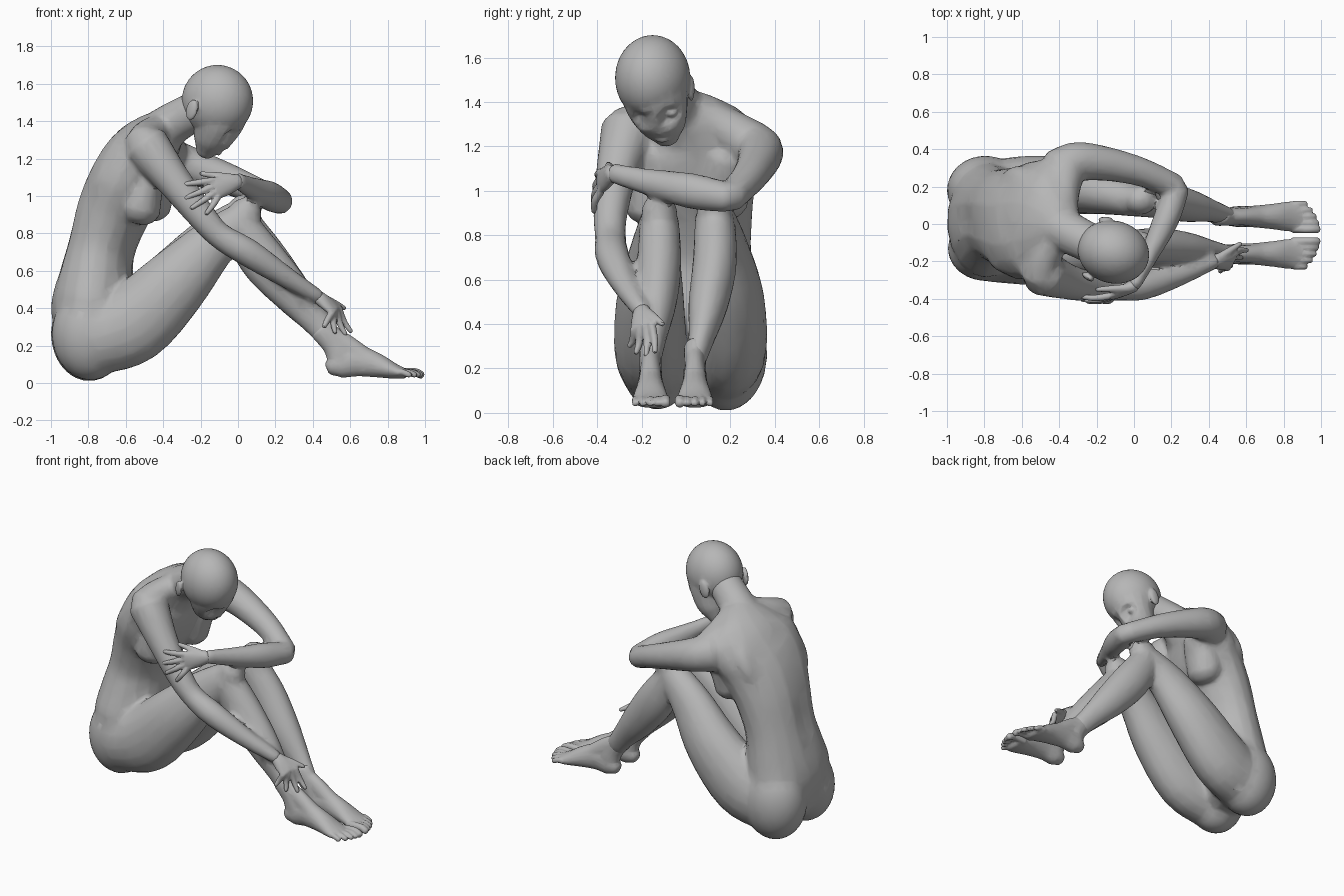
import bpy, bmesh, math
from mathutils import Vector, Matrix

cube = bpy.data.objects.get("Cube")
if cube:
    bpy.data.objects.remove(cube, do_unlink=True)

clay = bpy.data.materials.new("grey_clay")
clay.use_nodes = True
clay.diffuse_color = (0.47, 0.47, 0.47, 1)
clay.node_tree.nodes["Principled BSDF"].inputs["Base Color"].default_value = clay.diffuse_color
clay.node_tree.nodes["Principled BSDF"].inputs["Roughness"].default_value = 0.7

SIDES, STEPS = 18, 4


def spline(keys):
    """Smoothly interpolate ring keys (x, y, z, half width, half depth)."""
    keys = [Vector(k if len(k) == 5 else (*k, k[-1])) for k in keys]
    padded = [keys[0] * 2 - keys[1]] + keys + [keys[-1] * 2 - keys[-2]]
    result = []
    for a, b, c, d in zip(padded, padded[1:], padded[2:], padded[3:]):
        for step in range(STEPS):
            t = step / STEPS
            result.append((b * 2 + (c - a) * t + (a * 2 - b * 5 + c * 4 - d) * t ** 2
                           + (b * 3 - a - c * 3 + d) * t ** 3) / 2)
    return result + [keys[-1]]


def loft(bm, keys, side=(0, 1, 0), end_side=None):
    """Skin elliptical rings along a path, with rounded ends."""
    rows = spline(keys)
    centres = [Vector(r[:3]) for r in rows]
    first, last = Vector(side), Vector(end_side or side)
    rings = []
    for i, row in enumerate(rows):
        along = (centres[min(i + 1, len(rows) - 1)] - centres[max(i - 1, 0)]).normalized()
        across = first.lerp(last, i / (len(rows) - 1))
        across = (across - along * across.dot(along)).normalized()
        up = along.cross(across)
        layers = [(0, 1)]
        if i == 0:
            layers = [(-0.6, 0.4), (-0.4, 0.75), (0, 1)]
        elif i == len(rows) - 1:
            layers = [(0, 1), (0.4, 0.75), (0.6, 0.4)]
        for push, size in layers:
            middle = centres[i] + along * push * min(row[3], row[4])
            ring = []
            for s in range(SIDES):
                angle = math.tau * s / SIDES
                ring.append(bm.verts.new(middle + across * row[3] * size * math.cos(angle)
                                         + up * row[4] * size * math.sin(angle)))
            rings.append(ring)
    for low, high in zip(rings, rings[1:]):
        for s in range(SIDES):
            n = (s + 1) % SIDES
            bm.faces.new((low[s], low[n], high[n], high[s]))
    bm.faces.new(rings[0][::-1])
    bm.faces.new(rings[-1])


def ball(bm, centre, size, turn=0, tilt=0):
    """Ellipsoid turned about z, then pitched about its own y."""
    place = (Matrix.Translation(centre) @ Matrix.Rotation(turn, 4, 'Z')
             @ Matrix.Rotation(tilt, 4, 'Y') @ Matrix.Diagonal((*size, 1)))
    bmesh.ops.create_icosphere(bm, subdivisions=4, radius=1, matrix=place)


def dent(bm, centre, radius, push):
    """Press a soft hollow into everything near a point."""
    for v in bm.verts:
        near = 1 - (v.co - centre).length / radius
        if near > 0:
            v.co += push * near * near * (3 - 2 * near)


def finish(bm, name, voxel, smooth, keep):
    """Fuse overlapping forms into one skin and thin it to planar facets."""
    bmesh.ops.recalc_face_normals(bm, faces=bm.faces)
    mesh = bpy.data.meshes.new(name)
    bm.to_mesh(mesh)
    bm.free()
    mesh.materials.append(clay)
    obj = bpy.data.objects.new(name, mesh)
    bpy.context.collection.objects.link(obj)
    remesh = obj.modifiers.new("fuse", 'REMESH')
    remesh.mode, remesh.voxel_size = 'VOXEL', voxel
    soften = obj.modifiers.new("soften", 'SMOOTH')
    soften.factor, soften.iterations = 0.5, smooth
    obj.modifiers.new("facets", 'DECIMATE').ratio = keep
    bpy.ops.object.select_all(action='DESELECT')
    obj.select_set(True)
    bpy.context.view_layer.objects.active = obj
    bpy.ops.object.convert(target='MESH')
    bpy.ops.object.shade_smooth_by_angle(angle=math.radians(35))


# Torso, twisting so the far shoulder reaches forward
body = bmesh.new()
loft(body, [(-.77, .02, .2, .24, .18), (-.785, .02, .38, .31, .215), (-.765, .035, .55, .28, .205),
            (-.735, .045, .72, .25, .185), (-.67, .035, .92, .27, .2), (-.58, .015, 1.1, .315, .205),
            (-.495, .03, 1.245, .31, .175), (-.41, 0, 1.345, .19, .13)],
     side=(0, 1, 0), end_side=(.26, .97, 0))
# Neck and shoulder slopes
loft(body, [(-.46, .01, 1.28, .15), (-.36, -.04, 1.38, .115), (-.2, -.12, 1.47, .105)])
loft(body, [(-.37, -.02, 1.38, .08), (-.39, .14, 1.3, .095), (-.37, .29, 1.21, .11)], side=(1, 0, 0))
loft(body, [(-.4, -.04, 1.37, .08), (-.48, -.18, 1.32, .09), (-.5, -.27, 1.27, .11)], side=(1, 0, 0))
# Chest sloping down from the shoulders into the breasts
loft(body, [(-.45, -.17, 1.17, .1, .07), (-.5, -.16, 1.04, .12, .1), (-.53, -.16, .92, .12, .115)])
loft(body, [(-.36, .2, 1.15, .1, .07), (-.43, .17, 1.05, .12, .1), (-.47, .16, .94, .12, .11)])
# Shoulder blades and buttocks
ball(body, (-.685, -.14, 1.13), (.07, .12, .18), tilt=.5)
ball(body, (-.62, .19, 1.16), (.07, .12, .18), tilt=.5)
ball(body, (-.79, -.13, .265), (.205, .175, .25))
ball(body, (-.795, .18, .265), (.205, .185, .255))
# Hollow of the spine
for step in range(9):
    t = step / 8
    dent(body, Vector((-.93 + .25 * t * t, .03, .5 + .75 * t)), .1, Vector((.02, 0, -.01)))
# Legs: thigh, shin and kneecap for each side
for hip, mid, knee, ankle, lift in ((-.14, -.16, -.12, -.16, 0), (.17, .2, .13, .04, .02)):
    loft(body, [(-.76, hip, .24, .17, .2), (-.56, mid, .32, .165, .215),
                (-.34, mid, .53, .15, .185), (-.16, (mid + knee) / 2, .72 + lift, .115, .14),
                (0, knee, .86 + lift, .09, .1)])
    loft(body, [(0, knee, .86 + lift, .09, .1), (.13, knee, .66 + lift, .1, .125),
                (.28, (knee * 2 + ankle) / 3, .49, .09, .11),
                (.41, (knee + ankle * 2) / 3, .34, .06, .08), (.5, ankle, .23, .047, .066)])
    ball(body, (.035, knee, .9 + lift), (.09, .08, .09))
# Arms: one crossing over the knees, one reaching down the shin
loft(body, [(-.4, .28, 1.2, .125), (-.28, .335, 1.17, .105), (0, .29, 1.07, .08), (.22, .2, .97, .068)],
     side=(0, 0, 1))
loft(body, [(.23, .19, .97, .068), (.17, .02, 1, .08, .07), (.08, -.17, 1.04, .06, .05),
            (0, -.33, 1.08, .045, .035)], side=(0, 0, 1))
loft(body, [(-.49, -.26, 1.27, .125), (-.35, -.31, 1.09, .095), (-.2, -.34, .9, .078),
            (-.1, -.34, .79, .07), (.05, -.33, .7, .076), (.25, -.27, .57, .058),
            (.43, -.2, .46, .04)])
finish(body, "body", .014, 6, .12)

# Head: skull and face tapering to the chin
head = bmesh.new()
YAW = -.3
ball(head, (-.11, -.15, 1.508), (.193, .167, .193), YAW)
loft(head, [(-.1, -.145, 1.46, .155, .168), (-.115, -.125, 1.37, .138, .132),
            (-.15, -.1, 1.29, .105, .092), (-.175, -.085, 1.24, .06, .055)], side=(.3, 1, 0))
ahead = Vector((math.cos(YAW), math.sin(YAW), 0))
out = Vector((-ahead.y, ahead.x, 0))
bridge, nose = Vector((-.015, -.14, 1.345)), Vector((-.07, -.115, 1.268))
# Eye sockets with lids
for sign in (-1, 1):
    eye = bridge + out * sign * .062 - ahead * .012 + Vector((0, 0, -.015))
    dent(head, eye, .065, (ahead - Vector((0, 0, .8))) * -.05)
    ball(head, eye - ahead * .03 + Vector((0, 0, .022)), (.022, .028, .02), YAW)
# Nose, lips and ears
loft(head, [(*bridge, .016), (*bridge.lerp(nose, .6), .02), (*nose, .024)], side=out)
ball(head, nose + Vector((-.045, .01, -.03)), (.028, .04, .016), YAW, .6)
for sign in (-1, 1):
    ball(head, Vector((-.2, -.13, 1.46)) + out * sign * .16, (.035, .016, .058), YAW + sign * .3, .3)
finish(head, "head", .007, 3, .12)


# Feet with ankle, heel, instep, arch and five toes
for name, y, outer in (("right_foot", -.16, -1), ("left_foot", .04, 1)):
    foot = bmesh.new()
    loft(foot, [(.45, y, .29, .05, .07), (.515, y, .21, .05, .068), (.55, y, .14, .055, .075)])
    loft(foot, [(.49, y, .25, .045, .06), (.57, y, .2, .046, .064), (.69, y, .13, .055, .052),
                (.8, y, .075, .065, .04)])
    loft(foot, [(.5, y, .085, .045, .05), (.54, y, .1, .055, .075), (.63, y, .12, .057, .085),
                (.74, y, .095, .068, .066), (.83, y, .065, .08, .043), (.89, y, .05, .075, .028)])
    for toe in range(5):
        across = y + outer * (toe - 2) * .034
        length = .99 - .004 * toe ** 2
        radius = .022 if toe == 0 else .016
        loft(foot, [(.85, across, .055, radius), (length - .05, across, .06, radius),
                    (length - .008, across, .042, radius)])
    finish(foot, name, .007, 3, .14)


# Hands: a flat palm with four fingers and a thumb
def hand(name, wrist, knuckle, spread, tips, thumb):
    wrist, knuckle, spread = Vector(wrist), Vector(knuckle), Vector(spread)
    bm = bmesh.new()
    loft(bm, [(*wrist, .04, .034), (*wrist.lerp(knuckle, .5), .055, .03), (*knuckle, .06, .022)],
         side=spread)
    bend = spread.cross(knuckle - wrist).normalized() * .012
    for i, tip in enumerate(tips):
        root = knuckle + spread * (1.5 - i) * .03
        joint = root.lerp(Vector(tip), .5) + bend
        loft(bm, [(*root, .019), (*joint, .017), (*tip, .012)], side=spread)
    root = wrist.lerp(knuckle, .25) + spread * .03
    loft(bm, [(*root, .022), (*root.lerp(Vector(thumb), .5), .019), (*thumb, .012)], side=bend)
    finish(bm, name, .006, 3, .16)


hand("left_hand", (0, -.33, 1.08), (-.12, -.385, 1.04), (-.3, 0, .95),
     [(-.3, -.385, 1.06), (-.28, -.405, .99), (-.25, -.415, .935), (-.17, -.415, .905)],
     (-.2, -.35, 1.12))
hand("right_hand", (.43, -.2, .46), (.52, -.195, .39), (.4, .85, .3),
     [(.605, -.14, .275), (.575, -.18, .26), (.52, -.225, .27), (.46, -.255, .3)],
     (.57, -.105, .4))
